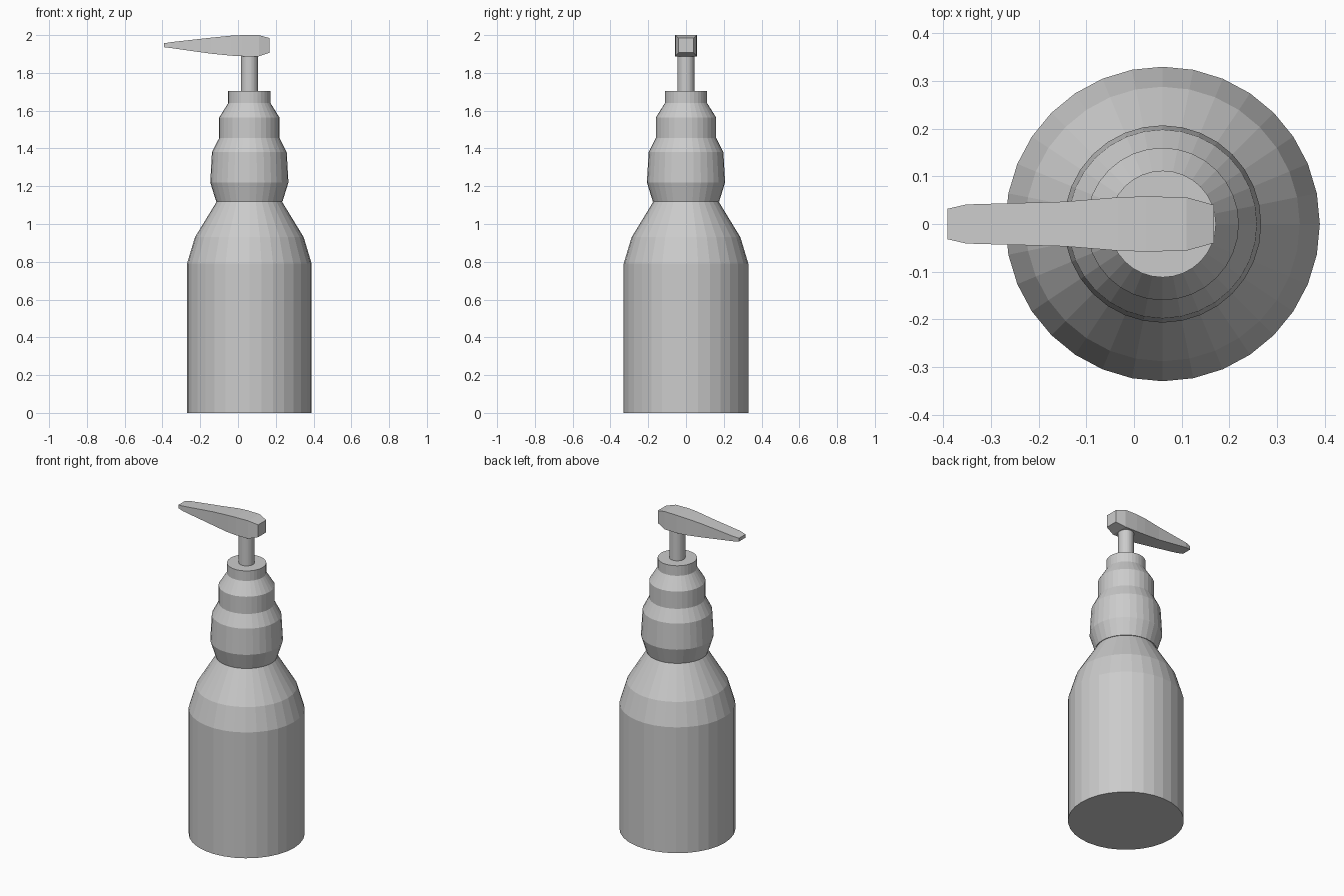
import bpy, bmesh, math

if "Cube" in bpy.data.objects:
    bpy.data.objects.remove(bpy.data.objects["Cube"])

CX = 0.06  # bottle axis


def loft(name, rings):
    """Bridge a list of closed cross-sections and cap both ends."""
    bm = bmesh.new()
    loops = [[bm.verts.new(p) for p in ring] for ring in rings]
    n = len(loops[0])
    for a, b in zip(loops, loops[1:]):
        for i in range(n):
            j = (i + 1) % n
            bm.faces.new((a[i], a[j], b[j], b[i]))
    bm.faces.new(loops[0][::-1])
    bm.faces.new(loops[-1])
    bmesh.ops.recalc_face_normals(bm, faces=bm.faces)
    me = bpy.data.meshes.new(name)
    bm.to_mesh(me)
    bm.free()
    ob = bpy.data.objects.new(name, me)
    bpy.context.collection.objects.link(ob)
    return ob


def turned(name, profile, sides=32):
    """Turned part from (radius, height) pairs."""
    angles = [math.tau * i / sides for i in range(sides)]
    return loft(name, [[(CX + r * math.cos(t), r * math.sin(t), z) for t in angles]
                       for r, z in profile])


# Bottle with sloping shoulder
turned("bottle", [(0.33, 0), (0.33, 0.79), (0.288, 0.93), (0.172, 1.12)])

# Stepped pump collar
turned("pump_collar", [(0.176, 1.12), (0.207, 1.22), (0.198, 1.38), (0.16, 1.455),
                       (0.16, 1.563), (0.112, 1.64), (0.112, 1.703)])

# Pump stem
turned("pump_stem", [(0.045, 1.70), (0.045, 1.90)])

# Nozzle: rectangular sections (x, half width, bottom, top)
sections = [(-0.391, 0.032, 1.936, 1.957), (-0.352, 0.041, 1.931, 1.963),
            (-0.145, 0.047, 1.902, 1.986), (-0.035, 0.056, 1.891, 1.997),
            (0.025, 0.058, 1.888, 2.0), (0.11, 0.056, 1.888, 2.0),
            (0.168, 0.04, 1.907, 1.984)]
loft("nozzle", [[(x, -w, b), (x, w, b), (x, w, t), (x, -w, t)]
                for x, w, b, t in sections])
